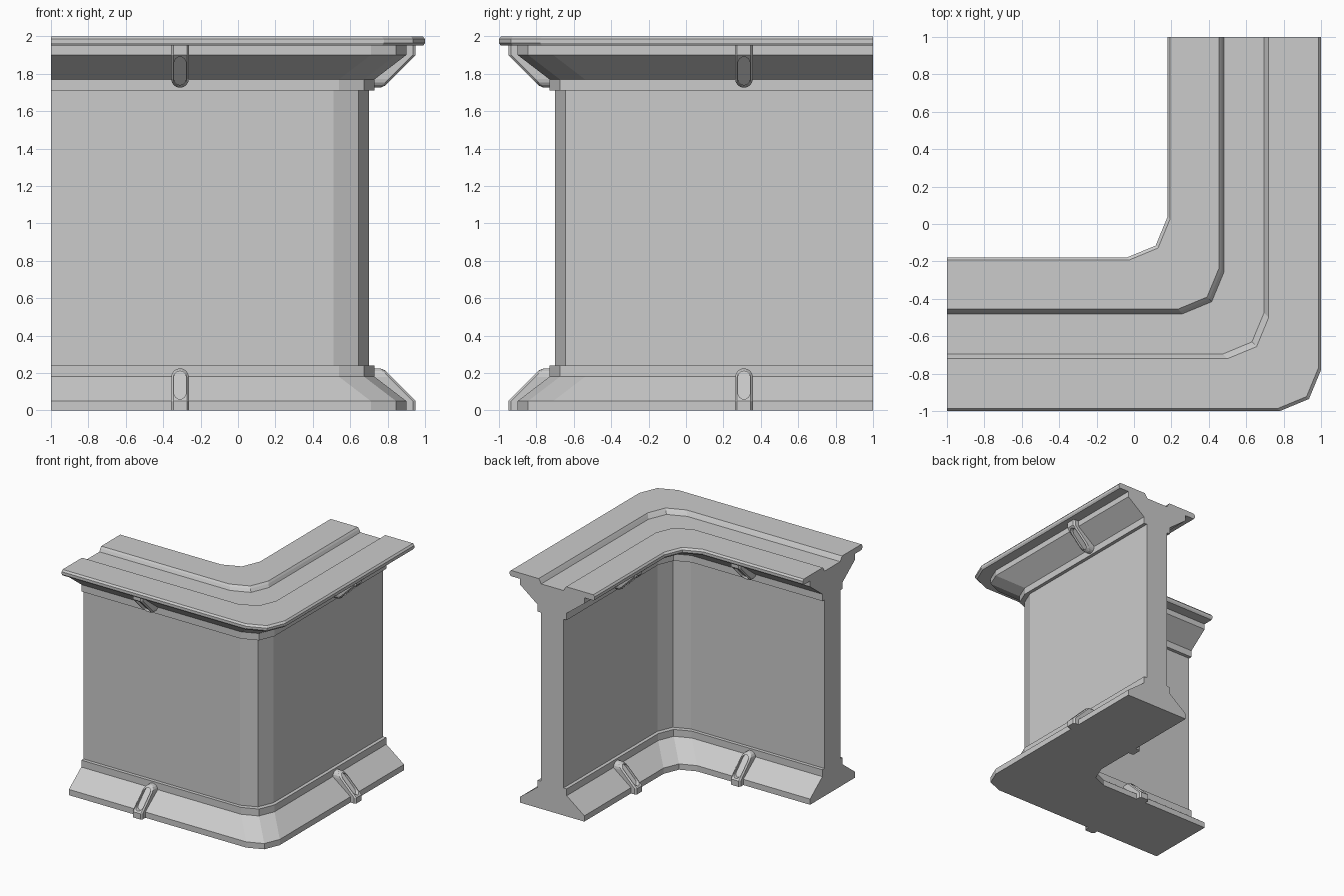
import bpy, bmesh, math

cube = bpy.data.objects.get("Cube")
if cube:
    bpy.data.objects.remove(cube, do_unlink=True)

MID = 0.59      # distance of the wall centre line from the axes
TIER = 1.95     # height of the wall body below the deck

grey = bpy.data.materials.new("light_grey")
grey.use_nodes = True
COLOUR = (0.6, 0.6, 0.6, 1)
grey.diffuse_color = COLOUR
grey.node_tree.nodes["Principled BSDF"].inputs["Base Color"].default_value = COLOUR


def finish(name, bm):
    bmesh.ops.recalc_face_normals(bm, faces=bm.faces)
    mesh = bpy.data.meshes.new(name)
    bm.to_mesh(mesh)
    bm.free()
    mesh.materials.append(grey)
    obj = bpy.data.objects.new(name, mesh)
    bpy.context.collection.objects.link(obj)
    return obj


def bridge(bm, a, b):
    n = len(a)
    for i in range(n):
        j = (i + 1) % n
        bm.faces.new((a[i], a[j], b[j], b[i]))


def sweep(name, profile, r):
    """Sweep a (offset, height) profile round the corner, rounded by r in two facets."""
    k = r * (1 - math.sqrt(0.5))
    bm = bmesh.new()
    rings = []
    for station in range(5):
        ring = []
        for d, z in profile:
            e = MID + d
            x, y = [(-1, -e), (e - r, -e), (e - k, k - e), (e, r - e), (e, 1)][station]
            ring.append(bm.verts.new((x, y, z)))
        rings.append(ring)
    for a, b in zip(rings, rings[1:]):
        bridge(bm, a, b)
    bm.faces.new(rings[0])
    bm.faces.new(rings[-1])
    return finish(name, bm)


# Wall with flared foot and matching flared head
half = [(0.31, 0), (0.31, 0.05), (0.14, 0.18), (0.14, 0.24), (0.11, 0.24)]
side = half + [(d, TIER - z) for d, z in reversed(half)]
sweep("wall_body", side + [(-d, z) for d, z in reversed(side)], 0.19)

# Deck slab with a shallow channel along its top
edge = [(0.40, TIER), (0.41, 1.965), (0.41, 1.985), (0.397, 2.0)]
deck = edge + [(0.13, 2.0), (0.12, 1.985), (0.105, 1.96),
               (-0.11, 1.96), (-0.123, 1.985), (-0.135, 2.0)]
deck += [(-d, z) for d, z in reversed(edge)]
sweep("deck_slab", deck, 0.22)


# Slotted clips on the flares
def front(z):
    return 0.36 - (z - 0.05)


def stadium(w, low, high, flat):
    """Outline with round top; the bottom is round, or flat at height low."""
    pts = []
    steps = 8
    for i in range(steps + 1):
        a = math.pi * i / steps
        pts.append((w * math.cos(a), high + w * math.sin(a)))
    for i in range(steps + 1):
        a = math.pi * (1 + i / steps)
        pts.append((w * math.cos(a), low + (0 if flat else w * math.sin(a))))
    return pts


def clip(name, leg, inner, upper):
    bm = bmesh.new()

    def place(u, d, z):
        e = MID + (-d if inner else d)
        z = TIER - z if upper else z
        u -= 0.31
        return bm.verts.new((u, -e, z) if leg == "front" else (e, -u, z))

    outer = stadium(0.047, 0.05, 0.178, True)
    rim = stadium(0.036, 0.05, 0.178, True)
    slot = stadium(0.032, 0.092, 0.178, False)
    rings = [
        [place(u, 0.10, z) for u, z in outer],
        [place(u, front(z) - 0.015, z) for u, z in outer],
        [place(u, front(z), z) for u, z in rim],
        [place(u, front(z), z) for u, z in slot],
        [place(u, front(z) - 0.03, z) for u, z in slot],
    ]
    for a, b in zip(rings, rings[1:]):
        bridge(bm, a, b)
    bm.faces.new(rings[0])
    bm.faces.new(rings[-1])

    # Upright foot of the clip
    section = [(-0.047, 0.10), (-0.047, 0.345), (-0.036, 0.36),
               (0.036, 0.36), (0.047, 0.345), (0.047, 0.10)]
    low = [place(u, d, 0) for u, d in section]
    top = [place(u, d, 0.05) for u, d in section]
    bridge(bm, low, top)
    bm.faces.new(low)
    bm.faces.new(top)
    finish(name, bm)


for leg in ("front", "right"):
    for inner in (False, True):
        for upper in (False, True):
            clip("_".join([leg, "inner" if inner else "outer",
                           "upper" if upper else "lower", "clip"]), leg, inner, upper)
